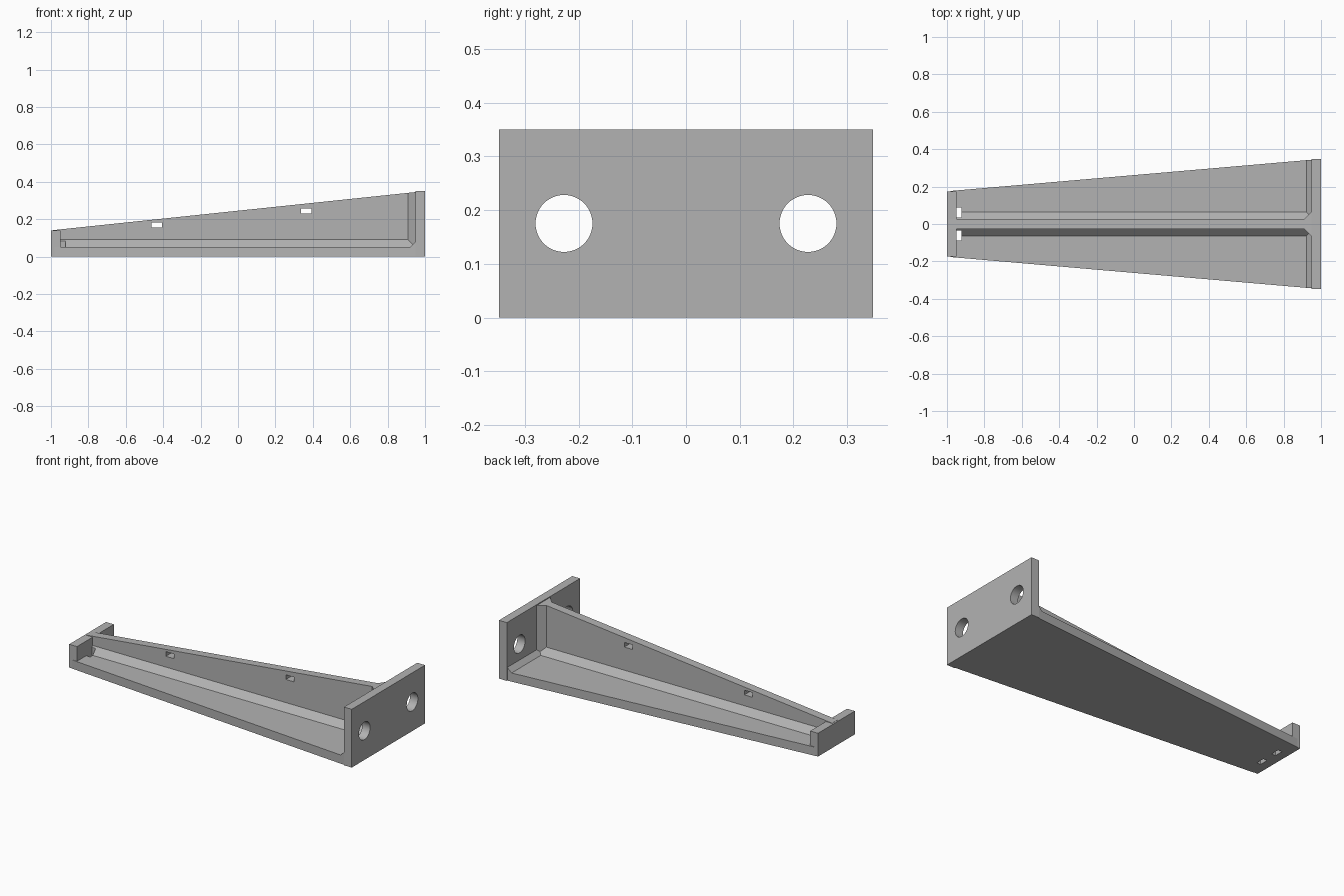
import bpy, bmesh, math
from mathutils import Vector

cube = bpy.data.objects.get("Cube")
if cube:
    bpy.data.objects.remove(cube, do_unlink=True)

THICK = 0.052        # base and end plate thickness
RIB = 0.026          # half thickness of the upright rib
LEG = 0.038          # chamfer along the rib
FOOT = 0.027         # chamfer at the foot of the tall plate
INNER = 1 - THICK    # inner face of the tall plate
BURY = 0.98          # parts end inside the plates

steel = bpy.data.materials.new("plain grey")
steel.use_nodes = True
grey = (0.45, 0.45, 0.45, 1)
steel.diffuse_color = grey
steel.node_tree.nodes["Principled BSDF"].inputs["Base Color"].default_value = grey


def half_width(x):
    return 0.175 + (x + 1) * (0.348 - 0.175) / 2


def rib_top(x):
    return 0.14 + (x + 1) * (0.35 - 0.14) / 2


def prism(name, axis, points, lo, hi, adjust=None):
    """Extrude a 2D outline along an axis; adjust may move each vertex."""
    place = {"x": lambda a, b, t: (t, a, b),
             "y": lambda a, b, t: (a, t, b),
             "z": lambda a, b, t: (a, b, t)}[axis]
    bm = bmesh.new()
    rings = [[bm.verts.new(place(a, b, t)) for a, b in points] for t in (lo, hi)]
    bm.faces.new(rings[0])
    bm.faces.new(rings[1])
    n = len(points)
    for i in range(n):
        j = (i + 1) % n
        bm.faces.new((rings[0][i], rings[0][j], rings[1][j], rings[1][i]))
    if adjust:
        for v in bm.verts:
            adjust(v.co)
    bmesh.ops.recalc_face_normals(bm, faces=bm.faces)
    mesh = bpy.data.meshes.new(name)
    bm.to_mesh(mesh)
    bm.free()
    mesh.materials.append(steel)
    ob = bpy.data.objects.new(name, mesh)
    bpy.context.collection.objects.link(ob)
    return ob


def box(name, x0, x1, y0, y1, z0, z1):
    return prism(name, "z", [(x0, y0), (x1, y0), (x1, y1), (x0, y1)], z0, z1)


def mirrored(points):
    return points + [(a, -b) for a, b in reversed(points)]


def slope_top(co):
    if co.z > THICK:
        co.z = rib_top(co.x)


def follow_taper(co):
    co.y = math.copysign(half_width(co.x), co.y)


# Solid parts
bracket = prism("bracket", "z", mirrored([(-BURY, half_width(-BURY)), (BURY, half_width(BURY))]), 0, THICK)
solids = [
    box("tall_plate", INNER, 1, -0.348, 0.348, 0, 0.35),
    box("short_plate", -1, -INNER, -0.175, 0.175, 0, 0.14),
    # Upright rib, flaring where it meets the tall plate
    prism("rib", "z", mirrored([(-0.99, RIB), (INNER - LEG, RIB), (INNER, RIB + LEG), (BURY, RIB + LEG)]),
          0.02, 0.3, slope_top),
    # Chamfer between rib and base
    prism("rib_foot", "x", [(-RIB - LEG, 0.02), (RIB + LEG, 0.02), (RIB + LEG, THICK),
                            (RIB, THICK + LEG), (-RIB, THICK + LEG), (-RIB - LEG, THICK)], -BURY, BURY),
    # Chamfer between base and tall plate
    prism("plate_foot", "y", [(INNER - FOOT, 0.02), (BURY, 0.02), (BURY, THICK + FOOT),
                              (INNER, THICK + FOOT), (INNER - FOOT, THICK)], -0.3, 0.3, follow_taper),
]

# Cut-outs: bolt holes, base slots and rib windows
cutters = []
for side in (-1, 1):
    circle = [(side * 0.227 + 0.053 * math.cos(k * math.tau / 48),
               0.175 + 0.053 * math.sin(k * math.tau / 48)) for k in range(48)]
    cutters.append(prism("bolt_hole", "x", circle, 0.9, 1.1))
    y0, y1 = sorted((side * 0.034, side * 0.088))
    cutters.append(box("base_slot", -INNER, -0.922, y0, y1, -0.1, 0.13))
for x, z in ((-0.434, 0.169), (0.364, 0.243)):
    cutters.append(box("rib_window", x - 0.028, x + 0.028, -0.1, 0.1, z - 0.014, z + 0.014))

# Merge everything into one casting
bpy.context.view_layer.objects.active = bracket
for operation, parts in (("UNION", solids), ("DIFFERENCE", cutters)):
    for part in parts:
        mod = bracket.modifiers.new(part.name, "BOOLEAN")
        mod.operation = operation
        mod.solver = "EXACT"
        mod.object = part
        bpy.ops.object.modifier_apply(modifier=mod.name)
        bpy.data.objects.remove(part, do_unlink=True)

# Tidy flat faces and smooth the hole walls
bm = bmesh.new()
bm.from_mesh(bracket.data)
bmesh.ops.remove_doubles(bm, verts=bm.verts, dist=0.00005)
bmesh.ops.dissolve_limit(bm, angle_limit=0.005, verts=bm.verts, edges=bm.edges)
bm.to_mesh(bracket.data)
bm.free()
bracket.select_set(True)
bpy.ops.object.shade_smooth_by_angle(angle=math.radians(30))
